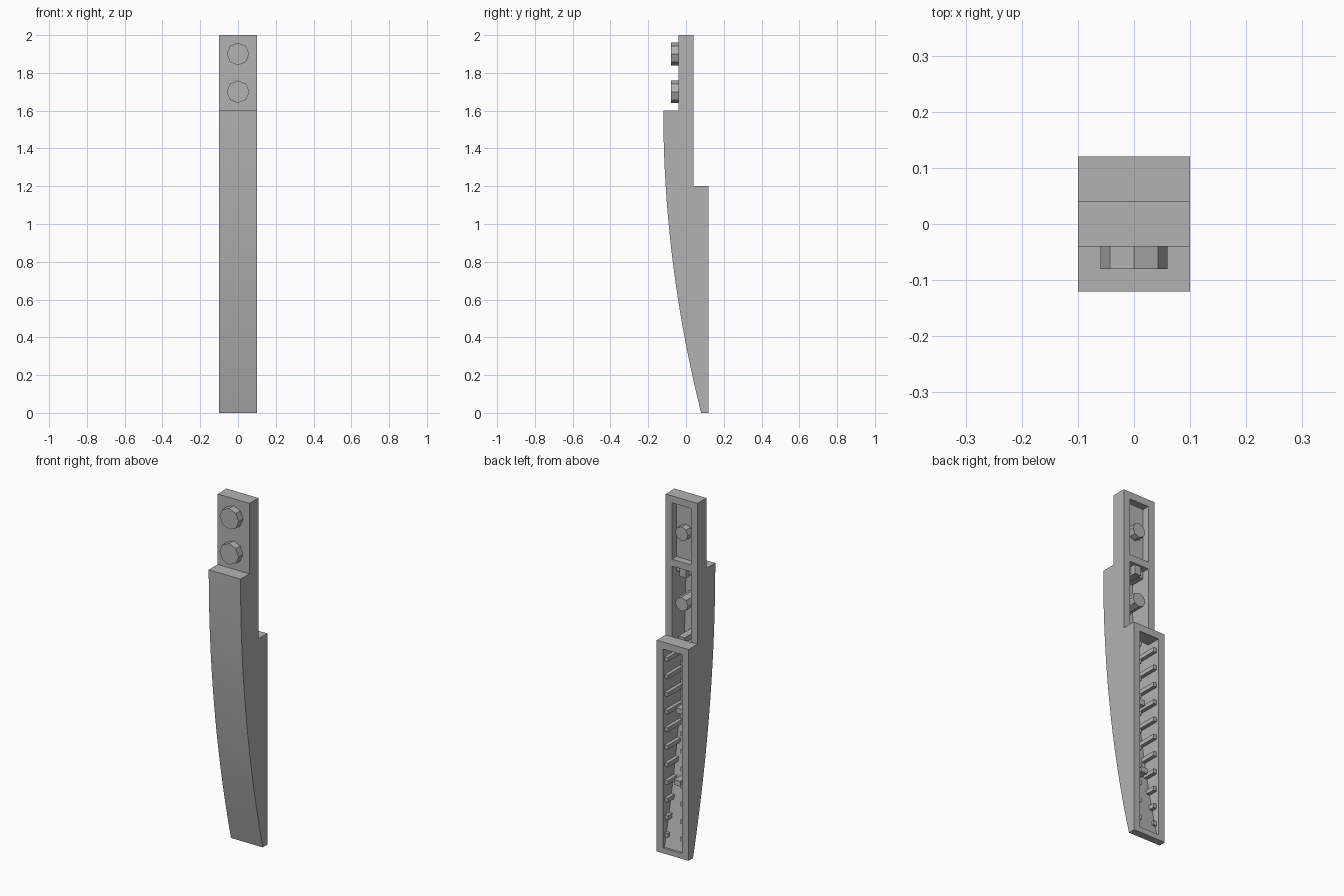
import bpy
import bmesh
import math
from mathutils import Matrix, Vector

cube = bpy.data.objects.get("Cube")
if cube:
    bpy.data.objects.remove(cube, do_unlink=True)

grey = bpy.data.materials.new("light_grey_plastic")
grey.use_nodes = True
COLOUR = (0.45, 0.45, 0.45, 1)
grey.diffuse_color = COLOUR
grey.node_tree.nodes["Principled BSDF"].inputs["Base Color"].default_value = COLOUR

HALF = 0.1       # half width of the body
INNER = 0.06     # half width of the hollow
WALL = 0.035     # front wall thickness
STEPS = 24


def front_y(z):
    """Depth of the curved front surface at a height."""
    return -0.12 + 0.2 * ((1.6 - z) / 1.6) ** 2


def curve(z0, z1, offset=0):
    """Points up the front curve, moved inward by an offset."""
    heights = [z0 + (z1 - z0) * i / STEPS for i in range(STEPS + 1)]
    return [(front_y(z) + offset, z) for z in heights]


def finish(bm, name):
    bmesh.ops.recalc_face_normals(bm, faces=bm.faces)
    mesh = bpy.data.meshes.new(name)
    bm.to_mesh(mesh)
    bm.free()
    mesh.materials.append(grey)
    obj = bpy.data.objects.new(name, mesh)
    bpy.context.collection.objects.link(obj)
    return obj


def prism(name, profile, x0, x1):
    """Extrude a (y, z) profile across x."""
    bm = bmesh.new()
    face = bm.faces.new([bm.verts.new((x0, y, z)) for y, z in profile])
    ext = bmesh.ops.extrude_face_region(bm, geom=[face])
    verts = [g for g in ext["geom"] if isinstance(g, bmesh.types.BMVert)]
    bmesh.ops.translate(bm, verts=verts, vec=Vector((x1 - x0, 0, 0)))
    return finish(bm, name)


def box(name, x0, x1, y0, y1, z0, z1):
    return prism(name, [(y0, z0), (y1, z0), (y1, z1), (y0, z1)], x0, x1)


def peg(name, radius, y0, y1, z):
    """Eight-sided peg lying along y."""
    bm = bmesh.new()
    place = Matrix.Translation((0, (y0 + y1) / 2, z)) @ Matrix.Rotation(math.pi / 2, 4, "X")
    bmesh.ops.create_cone(bm, cap_ends=True, segments=8, radius1=radius,
                          radius2=radius, depth=y1 - y0, matrix=place)
    # put corners on the horizontal and vertical axes
    first = bm.verts[:][0].co
    angle = math.atan2(first.z - z, first.x)
    turn = angle - round(angle / (math.pi / 4)) * math.pi / 4
    bmesh.ops.rotate(bm, verts=bm.verts, cent=(0, 0, z),
                     matrix=Matrix.Rotation(turn, 3, "Y"))
    return finish(bm, name)


# Body with curved front and stepped back
body = prism("curved_body", curve(0, 1.6) + [
    (-0.04, 1.6), (-0.04, 2), (0.04, 2), (0.04, 1.2), (0.12, 1.2), (0.12, 0)],
    -HALF, HALF)

# Hollows open to the back
cutters = [
    prism("main_hollow", curve(0.03, 1.56, WALL) + [
        (0, 1.56), (0, 1.6), (0.06, 1.6), (0.06, 1.2), (0.04, 1.2),
        (0.04, 1.16), (0.14, 1.16), (0.14, 0.03)], -INNER, INNER),
    box("top_hollow", -INNER, INNER, 0, 0.06, 1.64, 1.96),
]
bpy.context.view_layer.objects.active = body
body.select_set(True)
for cutter in cutters:
    cutter.hide_render = True
    mod = body.modifiers.new("hollow", "BOOLEAN")
    mod.operation = "DIFFERENCE"
    mod.solver = "EXACT"
    mod.object = cutter
    bpy.ops.object.modifier_apply(modifier=mod.name)
    bpy.data.objects.remove(cutter, do_unlink=True)
bpy.ops.object.shade_smooth_by_angle(angle=math.radians(20))

# Front studs
for label, z in (("upper", 1.9), ("lower", 1.7)):
    peg(label + "_stud", 0.06, -0.08, -0.035, z)

# Pegs inside the upper hollows
peg("upper_inner_peg", 0.04, -0.005, 0.04, 1.8)
peg("lower_inner_peg", 0.04, front_y(1.4) + WALL - 0.01, 0.04, 1.4)

# Small centre fins inside the main hollow
box("top_fin", -0.02, 0.02, -0.04, 0.03, 1.55, 1.605)
for i, z in enumerate((1.2, 0.8, 0.4)):
    box(f"centre_fin_{i + 1}", -0.02, 0.02, front_y(z) + 0.02, 0.04 + 0.02 * i,
        z - 0.015, z + 0.015)

# Ribs along both inner side walls
for side, sign in (("left", 1), ("right", -1)):
    for i in range(1, 12):
        z = 0.1 * i
        xs = sorted((sign * 0.04, sign * (INNER + 0.005)))
        box(f"{side}_rib_{i}", *xs, front_y(z) + 0.025, 0.105, z - 0.012, z + 0.012)
